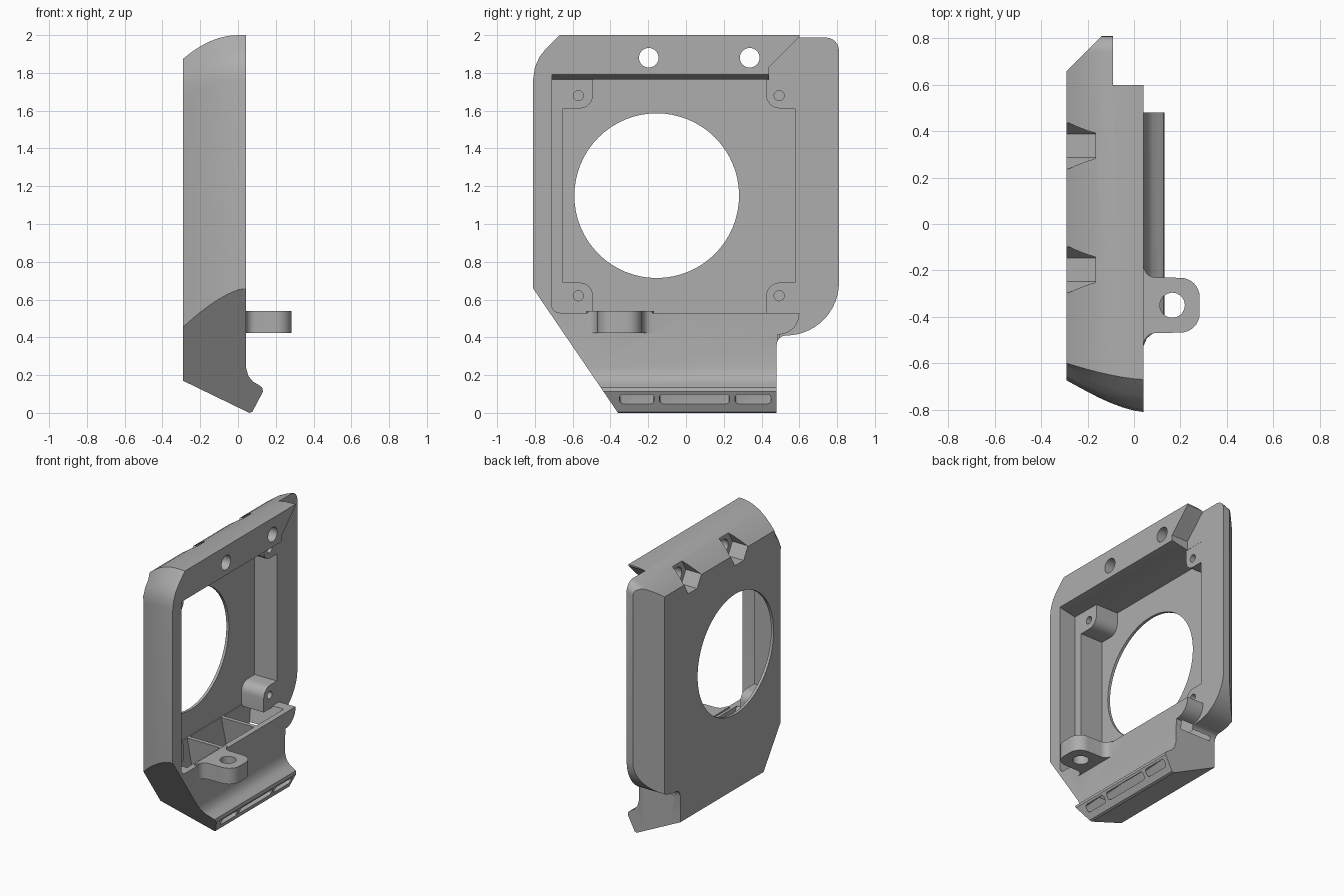
import bpy, bmesh
from math import cos, sin, pi, radians
from mathutils import Vector

cube = bpy.data.objects.get("Cube")
if cube:
    bpy.data.objects.remove(cube, do_unlink=True)

grey = bpy.data.materials.new("plain grey")
grey.use_nodes = True
colour = (0.42, 0.42, 0.42, 1)
grey.diffuse_color = colour
grey.node_tree.nodes["Principled BSDF"].inputs["Base Color"].default_value = colour


def finish(bm, name):
    bmesh.ops.recalc_face_normals(bm, faces=bm.faces)
    mesh = bpy.data.meshes.new(name)
    bm.to_mesh(mesh)
    bm.free()
    mesh.materials.append(grey)
    obj = bpy.data.objects.new(name, mesh)
    bpy.context.collection.objects.link(obj)
    return obj


def loft(name, rings):
    """Closed solid through rings of equal point count."""
    bm = bmesh.new()
    loops = [[bm.verts.new(p) for p in ring] for ring in rings]
    n = len(loops[0])
    bm.faces.new(loops[0])
    bm.faces.new(loops[-1])
    for a, b in zip(loops, loops[1:]):
        for i in range(n):
            j = (i + 1) % n
            bm.faces.new((a[i], a[j], b[j], b[i]))
    return finish(bm, name)


def prism(name, pts, axis, lo, hi):
    """Extrude a 2D profile along an axis; the other two axes keep their order."""
    def place(p, d):
        v = list(p)
        v.insert("xyz".index(axis), d)
        return v
    return loft(name, [[place(p, d) for p in pts] for d in (lo, hi)])


def box(a0, a1, b0, b1):
    return [(a0, b0), (a1, b0), (a1, b1), (a0, b1)]


def arc(cx, cy, r, start, end, steps=8):
    return [(cx + r * cos(radians(start + (end - start) * i / steps)),
             cy + r * sin(radians(start + (end - start) * i / steps)))
            for i in range(steps + 1)]


def circle(cx, cy, r, n=32):
    return arc(cx, cy, r, 0, 360 - 360 / n, n - 1)


def hull(name, points):
    bm = bmesh.new()
    for p in points:
        bm.verts.new(p)
    result = bmesh.ops.convex_hull(bm, input=bm.verts)
    loose = set(result["geom_interior"] + result["geom_unused"])
    bmesh.ops.delete(bm, geom=[g for g in loose if isinstance(g, bmesh.types.BMVert)],
                     context='VERTS')
    return finish(bm, name)


def combine(target, tool, operation):
    mod = target.modifiers.new("shape", 'BOOLEAN')
    mod.operation, mod.solver, mod.object = operation, 'EXACT', tool
    tool.hide_render = True
    bpy.context.view_layer.objects.active = target
    bpy.ops.object.modifier_apply(modifier=mod.name)
    bpy.data.objects.remove(tool, do_unlink=True)


def cut(tool):
    combine(body, tool, 'DIFFERENCE')


def add(tool):
    combine(body, tool, 'UNION')


# Outer shell: outline shrinks at the top and front edge towards the back plate
def section(x):
    a = 0.14 * max(0, (0.04 - x) / 0.33) ** 1.5
    b = 0.125 * max(0, -x / 0.29) ** 2
    outline = [(-0.36, 0), (0.48, 0), (0.48, 0.36)]
    outline += arc(0.53, 0.36, 0.05, 180, 90, 4)[1:]
    outline += arc(0.53, 0.69, 0.28, -85, 0, 12)
    outline += arc(0.74, 1.93 - b, 0.07, 0, 90, 6)
    outline += [(-0.67 + 0.5 * a, 2 - b)]
    outline += [(y + 0.9 * a, z - 0.8 * b) for y, z in
                ((-0.74, 1.93), (-0.775, 1.885), (-0.8, 1.83))]
    outline += [(-0.81 + a, 1.76 - 0.7 * b), (-0.81 + a, 0.66 - 1.467 * a)]
    return [(x, y, z) for y, z in outline]


body = loft("duct_body", [section(x) for x in
                          (-0.29, -0.25, -0.2, -0.15, -0.1, -0.05, 0, 0.04, 0.14)])

# Side silhouette with sloped underside and outlet lip
side = [(-0.4, 0.223), (0.06, 0), (0.076, 0.006), (0.132, 0.112), (0.128, 0.134)]
side += [(0.11, 0.148), (0.08, 0.165), (0.055, 0.195), (0.042, 0.24), (0.042, 2.1), (-0.4, 2.1)]
combine(body, prism("silhouette", side, "y", -1, 1), 'INTERSECT')

# Back chamfer along the rear side
cut(prism("chamfer_cutter", [(-0.4, 0.55), (-0.04, 0.91), (-0.4, 0.91)], "z", 0.3, 2.2))

# Fan seat, open on the rear side, with a diagonal end on the top bar
seat = arc(-0.67, 0.57, 0.04, 270, 180, 5)
seat += [(-0.71, 1.765), (0.44, 1.765), (0.44, 1.83), (0.6, 1.99), (0.6, 2.1), (0.9, 2.1)]
seat += [(0.9, 0.3), (0.485, 0.3), (0.485, 0.415)]
seat += arc(0.49, 0.525, 0.11, -85, 0, 8) + [(0.6, 0.53)]
cut(prism("seat_cutter", seat, "x", -0.09, 0.3))
cut(prism("bar_slope_cutter", [(-0.09, 1.764), (0.06, 1.794), (0.06, 1.74), (-0.09, 1.74)],
          "y", -0.71, 0.44))

# Inner chamber and round intake
cut(prism("chamber_cutter", box(-0.65, 0.577, 0.53, 1.765), "x", -0.27, 0.3))
cut(prism("intake_cutter", circle(-0.155, 1.15, 0.436, 64), "x", -0.5, 0))

# Three air channels narrowing to the outlet slots
channels = [((-0.6, -0.21), (-0.35, -0.17)),
            ((-0.18, 0.18), (-0.14, 0.23)),
            ((0.21, 0.53), (0.26, 0.45))]
for (t0, t1), (s0, s1) in channels:
    slot = []
    for y, start in ((s1 - 0.02, -90), (s0 + 0.02, 90)):
        for u, v in arc(y, 0, 0.021, start, start + 180, 6):
            slot += [Vector((0.109 + d * 0.87 + v * 0.5, u, 0.07 - d * 0.49 + v * 0.87))
                     for d in (-0.02, 0.05)]
    m0, m1 = max(s0, -0.36), min(s1, 0.44)
    mid = [(x, y, 0.2) for x in (-0.23, 0.0) for y in (m0, m1)]
    top = [(x, y, 0.55) for x in (-0.265, 0.0) for y in (t0, t1)]
    cut(hull("channel_cutter", mid + top))
    low = [(x, y, 0.205) for x in (-0.23, 0.0) for y in (m0, m1)]
    cut(hull("outlet_cutter", low + slot))

# Corner posts with screw holes
for sy, y_wall, y_in in ((1, -0.66, -0.493), (-1, 0.585, 0.425)):
    for sz, z_wall, z_in in ((1, 0.52, 0.69), (-1, 1.775, 1.612)):
        rim = [(y_in - sy * 0.07 + sy * u, z_in - sz * 0.07 + sz * v)
               for u, v in arc(0, 0, 0.07, 0, 90, 6)]
        post = [(y_wall, z_wall), (y_in, z_wall)] + rim + [(y_wall, z_in)]
        add(prism("corner_post", post, "x", -0.28, -0.091))
for y in (-0.57, 0.493):
    for z in (0.62, 1.68):
        cut(prism("post_hole_cutter", circle(y, z, 0.027, 16), "x", -0.25, 0))

# Top bar screw holes with hexagonal nut pockets behind
for y in (-0.197, 0.337):
    cut(prism("bar_hole_cutter", circle(y, 1.88, 0.052), "x", -0.25, 0.2))
    cut(prism("nut_pocket_cutter", circle(y, 1.88, 0.1, 6), "x", -0.4, -0.165))

# Mounting tab with filleted root
tab = [(0.02, -0.53)] + arc(0.092, -0.52, 0.05, 180, 90, 5)
tab += arc(0.2, -0.385, 0.083, -90, 0) + arc(0.2, -0.315, 0.083, 0, 90)
tab += arc(0.092, -0.18, 0.05, 270, 180, 5) + [(0.02, -0.17)]
add(prism("mounting_tab", tab, "z", 0.424, 0.54))
cut(prism("tab_hole_cutter", circle(0.165, -0.35, 0.054), "z", 0.3, 0.7))

# Smooth shading with crisp edges
bpy.ops.object.select_all(action='DESELECT')
body.select_set(True)
bpy.context.view_layer.objects.active = body
bpy.ops.object.shade_smooth_by_angle(angle=radians(30))
